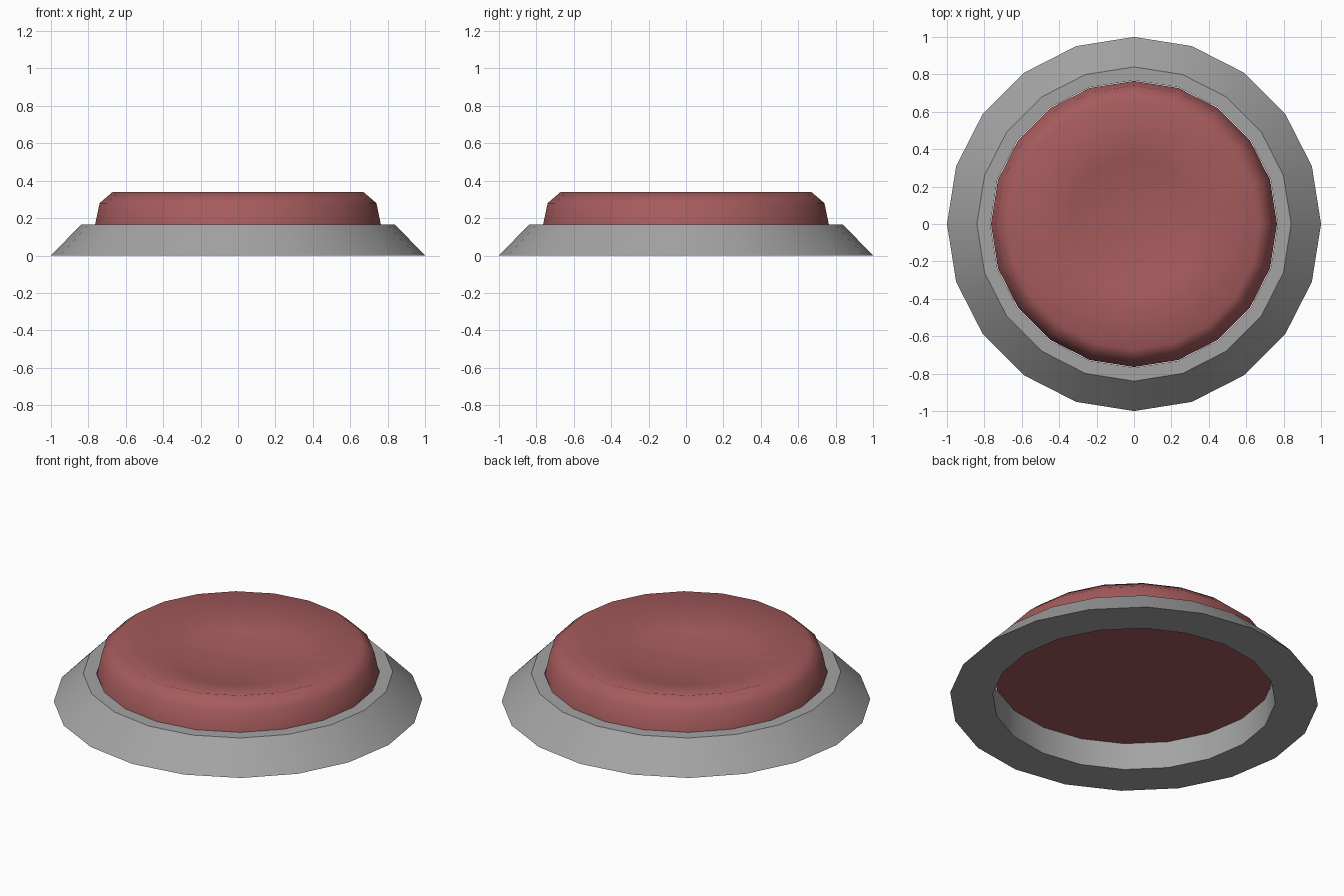
import bpy, bmesh, math

cube = bpy.data.objects.get("Cube")
if cube:
    bpy.data.objects.remove(cube, do_unlink=True)

SIDES = 20


def make_material(name, rgb):
    mat = bpy.data.materials.new(name)
    mat.use_nodes = True
    color = (*rgb, 1.0)
    mat.diffuse_color = color
    bsdf = next(n for n in mat.node_tree.nodes if n.type == 'BSDF_PRINCIPLED')
    bsdf.inputs["Base Color"].default_value = color
    return mat


def lathe(name, profile, mat, angle, closed=False):
    """Revolve (radius, height) points about z; radius 0 becomes one pole vertex."""
    bm = bmesh.new()
    rings = []
    for r, z in profile:
        if r == 0:
            rings.append([bm.verts.new((0, 0, z))] * SIDES)
        else:
            rings.append([bm.verts.new((r * math.cos(2 * math.pi * i / SIDES),
                                        r * math.sin(2 * math.pi * i / SIDES), z))
                          for i in range(SIDES)])
    pairs = list(zip(rings, rings[1:]))
    if closed:
        pairs.append((rings[-1], rings[0]))
    for a, b in pairs:
        for i in range(SIDES):
            j = (i + 1) % SIDES
            corners = list(dict.fromkeys((a[i], a[j], b[j], b[i])))
            bm.faces.new(corners)
    # A profile that starts off the axis gets a flat bottom cap
    if not closed:
        bm.faces.new(rings[0])
    bmesh.ops.recalc_face_normals(bm, faces=bm.faces)
    mesh = bpy.data.meshes.new(name)
    bm.to_mesh(mesh)
    bm.free()
    mesh.materials.append(mat)
    obj = bpy.data.objects.new(name, mesh)
    bpy.context.collection.objects.link(obj)
    bpy.ops.object.select_all(action='DESELECT')
    obj.select_set(True)
    bpy.context.view_layer.objects.active = obj
    bpy.ops.object.shade_smooth_by_angle(angle=math.radians(angle))
    return obj


grey = make_material("housing grey", (0.37, 0.37, 0.37))
red = make_material("button red", (0.38, 0.105, 0.108))

# Sloped housing ring, open through the middle
lathe("housing_ring",
      [(1.0, 0.0), (0.84, 0.165), (0.768, 0.165), (0.768, 0.0)],
      grey, 30, closed=True)

# Push button with a bevelled rim and a dished top
lathe("push_button",
      [(0.765, 0.16), (0.74, 0.28), (0.67, 0.34), (0.35, 0.25), (0.0, 0.225)],
      red, 65)
